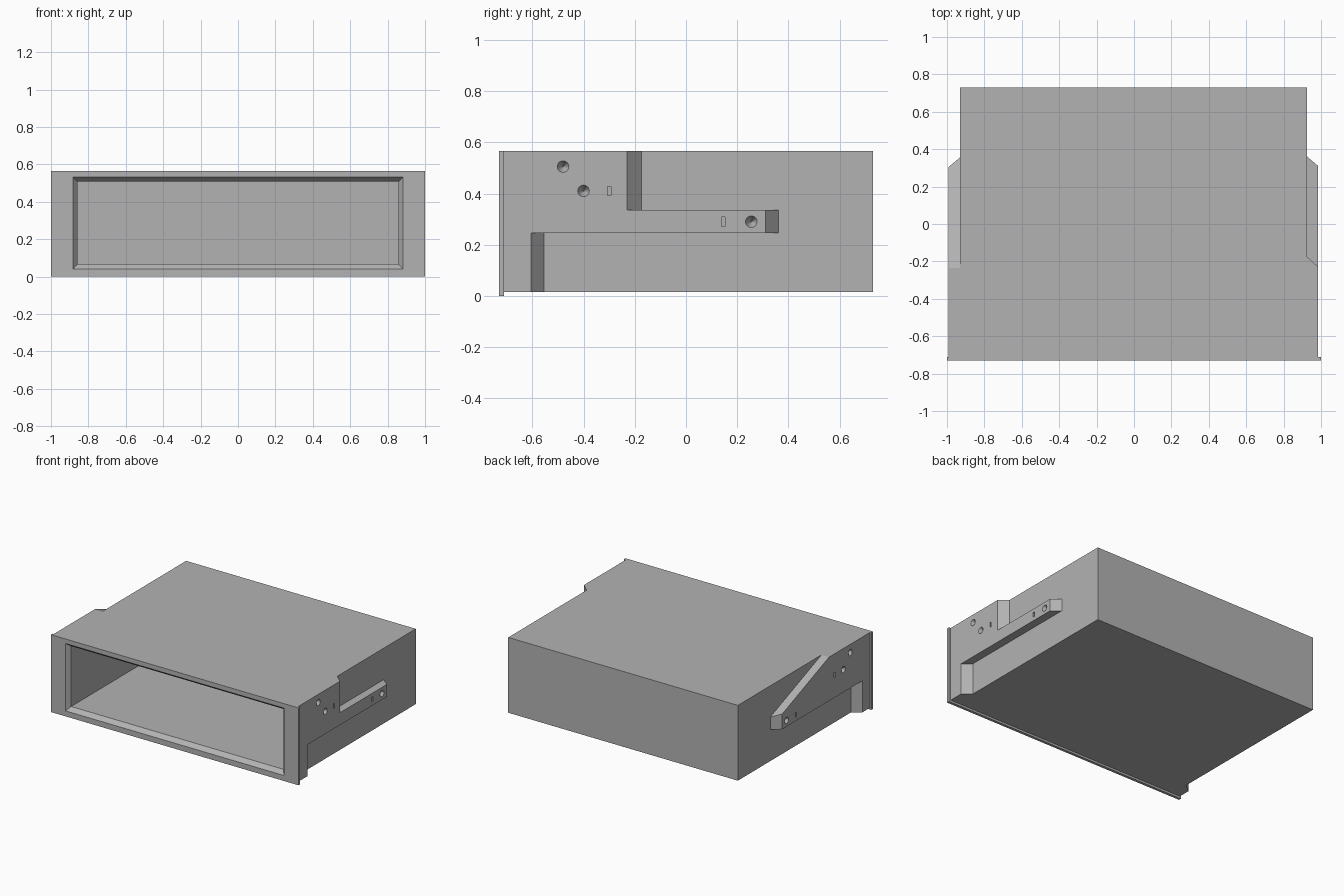
import bpy, bmesh, math
from mathutils import Matrix, Vector

cube = bpy.data.objects.get("Cube")
if cube:
    bpy.data.objects.remove(cube, do_unlink=True)

grey = bpy.data.materials.new("mid grey plastic")
grey.use_nodes = True
colour = (0.45, 0.45, 0.45, 1)
grey.diffuse_color = colour
grey.node_tree.nodes["Principled BSDF"].inputs["Base Color"].default_value = colour


def finish(name, bm):
    bmesh.ops.recalc_face_normals(bm, faces=bm.faces)
    mesh = bpy.data.meshes.new(name)
    bm.to_mesh(mesh)
    bm.free()
    mesh.materials.append(grey)
    obj = bpy.data.objects.new(name, mesh)
    bpy.context.collection.objects.link(obj)
    return obj


def loft(bm, rings, caps=True):
    """Join equal-length point rings; optionally cap both ends."""
    loops = [[bm.verts.new(p) for p in ring] for ring in rings]
    n = len(loops[0])
    for a, b in zip(loops, loops[1:]):
        for i in range(n):
            j = (i + 1) % n
            bm.faces.new((a[i], a[j], b[j], b[i]))
    if caps:
        bm.faces.new(loops[0])
        bm.faces.new(loops[-1])
    return loops


def rect(x0, x1, z0, z1, y):
    return [(x0, y, z0), (x1, y, z0), (x1, y, z1), (x0, y, z1)]


def sides_of(obj, cutter):
    cutter.hide_render = True
    cutter.hide_viewport = True
    mod = obj.modifiers.new("cut", "BOOLEAN")
    mod.operation = "DIFFERENCE"
    mod.solver = "EXACT"
    mod.object = cutter


# Housing: plate rim, stepped outer shell and bevelled pocket in one skin
FRONT, BACK, TOP = -0.73, 0.73, 0.565
bm = bmesh.new()
body = (-0.93, 0.925, 0.015, TOP)
opening = (-0.882, 0.882, 0.04, 0.532)
pocket = (-0.858, 0.858, 0.067, 0.508)
plate = (-1, 1, 0, TOP)
loft(bm, [rect(*pocket, 0.70), rect(*pocket, -0.70), rect(*opening, FRONT),
          rect(*plate, FRONT), rect(*plate, -0.71), rect(*body, -0.71),
          rect(*body, BACK)])
finish("housing", bm)


# Side brackets: profile of (y, z) with slanted rear ends
def bracket(name, inner_x, outer_x, inner, outer):
    bm = bmesh.new()
    loft(bm, [[(inner_x, y, z) for y, z in inner],
              [(outer_x, y, z) for y, z in outer]])
    obj = finish(name, bm)
    # Drilled dimples and shallow slots
    side = 1 if outer_x > 0 else -1
    bm = bmesh.new()
    for y, z in ((-0.48, 0.505), (-0.40, 0.41), (0.255, 0.29)):
        turn = Matrix.Rotation(-side * math.pi / 2, 4, "Y")
        place = Matrix.Translation(Vector((outer_x - side * 0.01, y, z)))
        bmesh.ops.create_cone(bm, cap_ends=True, segments=24, radius1=0.033,
                              radius2=0.002, depth=0.06, matrix=place @ turn)
    for y, z in ((-0.30, 0.41), (0.145, 0.29)):
        place = Matrix.Translation(Vector((outer_x, y, z)))
        size = Matrix.Diagonal((0.06, 0.014, 0.036, 1))
        bmesh.ops.create_cube(bm, size=1, matrix=place @ size)
    sides_of(obj, finish(name + "_hole_cutter", bm))


def stepped(foot, tip, shoulder):
    return [(-0.71, 0.015), (foot, 0.015), (foot, 0.245), (tip, 0.245),
            (tip, 0.335), (shoulder, 0.335), (shoulder, TOP), (-0.71, TOP)]


def sloped(foot, tip, tip_z):
    return [(-0.71, 0.015), (foot, 0.015), (foot, 0.245), (tip, 0.245),
            (tip, tip_z), (-0.235, TOP), (-0.71, TOP)]


bracket("left_bracket", 0.92, 0.985,
        stepped(-0.55, 0.365, -0.17), stepped(-0.605, 0.31, -0.23))
bracket("right_bracket", -0.925, -0.991,
        sloped(-0.57, 0.36, 0.335), sloped(-0.62, 0.305, 0.356))
